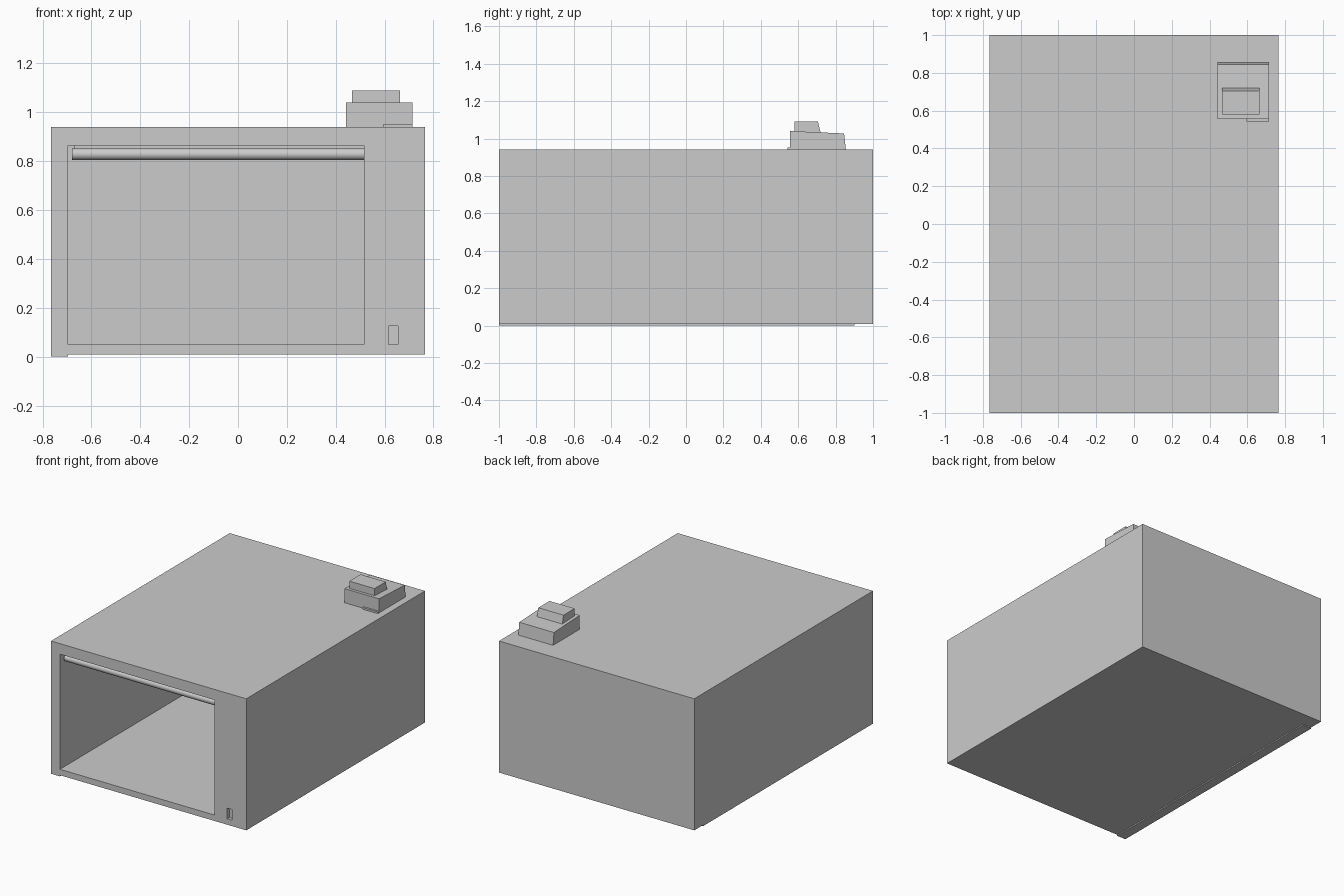
import bpy, bmesh, math
from mathutils import Matrix, Vector

cube = bpy.data.objects.get("Cube")
if cube:
    bpy.data.objects.remove(cube, do_unlink=True)

grey = bpy.data.materials.new("plain_grey")
grey.use_nodes = True
colour = (0.6, 0.6, 0.6, 1)
grey.diffuse_color = colour
grey.node_tree.nodes["Principled BSDF"].inputs["Base Color"].default_value = colour


def finish(name, bm):
    bmesh.ops.recalc_face_normals(bm, faces=bm.faces)
    mesh = bpy.data.meshes.new(name)
    bm.to_mesh(mesh)
    bm.free()
    mesh.materials.append(grey)
    obj = bpy.data.objects.new(name, mesh)
    bpy.context.collection.objects.link(obj)
    return obj


def box(name, x, y, z):
    """Box from three (low, high) ranges."""
    bm = bmesh.new()
    bmesh.ops.create_cube(bm, size=1)
    for v in bm.verts:
        v.co = Vector([lo + (c + 0.5) * (hi - lo) for c, (lo, hi) in zip(v.co, (x, y, z))])
    return finish(name, bm)


def side_profile(name, x, points):
    """Extrude a (y, z) outline across x."""
    bm = bmesh.new()
    face = bm.faces.new([bm.verts.new((x[0], y, z)) for y, z in points])
    moved = bmesh.ops.extrude_face_region(bm, geom=[face])["geom"]
    bmesh.ops.translate(bm, vec=(x[1] - x[0], 0, 0),
                        verts=[g for g in moved if isinstance(g, bmesh.types.BMVert)])
    return finish(name, bm)


# Hollow building with a doorway and a small recess in the front wall
building = box("building_shell", (-0.765, 0.765), (-1, 1), (0.008, 0.94))
cutters = [
    box("room_cutter", (-0.695, 0.695), (-0.93, 0.93), (0.05, 0.885)),
    box("doorway_cutter", (-0.695, 0.515), (-1.1, -0.9), (0.05, 0.865)),
    box("recess_cutter", (0.615, 0.655), (-1.1, -0.975), (0.05, 0.125)),
]
bpy.context.view_layer.objects.active = building
for cutter in cutters:
    cutter.hide_render = True
    mod = building.modifiers.new(cutter.name, 'BOOLEAN')
    mod.operation = 'DIFFERENCE'
    mod.solver = 'EXACT'
    mod.object = cutter
    bpy.ops.object.modifier_apply(modifier=mod.name)
    bpy.data.objects.remove(cutter, do_unlink=True)

# Thin strip under the right edge
box("base_strip", (-0.765, -0.695), (-1, 0.9), (0, 0.008))

# Rolled door bar and the panel behind it
bm = bmesh.new()
bmesh.ops.create_cone(bm, cap_ends=True, segments=12, radius1=0.024, radius2=0.024, depth=1.195,
                      matrix=Matrix.Translation((-0.0825, -0.955, 0.829))
                      @ Matrix.Rotation(math.pi / 2, 4, 'Y'))
roller = finish("door_roller", bm)
box("raised_door_panel", (-0.67, 0.515), (-0.93, -0.6), (0.853, 0.87))

# Rooftop unit: sloped base, tapered cap and front ledge
side_profile("roof_unit_base", (0.443, 0.715),
             [(0.557, 0.94), (0.557, 1.04), (0.71, 1.033), (0.845, 1.027), (0.855, 0.94)])
side_profile("roof_unit_cap", (0.466, 0.664),
             [(0.58, 1.03), (0.58, 1.09), (0.705, 1.09), (0.72, 1.03)])
box("roof_unit_ledge", (0.595, 0.715), (0.543, 0.56), (0.94, 0.952))

# Soft shading on the round bar only
bpy.ops.object.select_all(action='DESELECT')
roller.select_set(True)
bpy.context.view_layer.objects.active = roller
bpy.ops.object.shade_smooth_by_angle(angle=math.radians(35))
